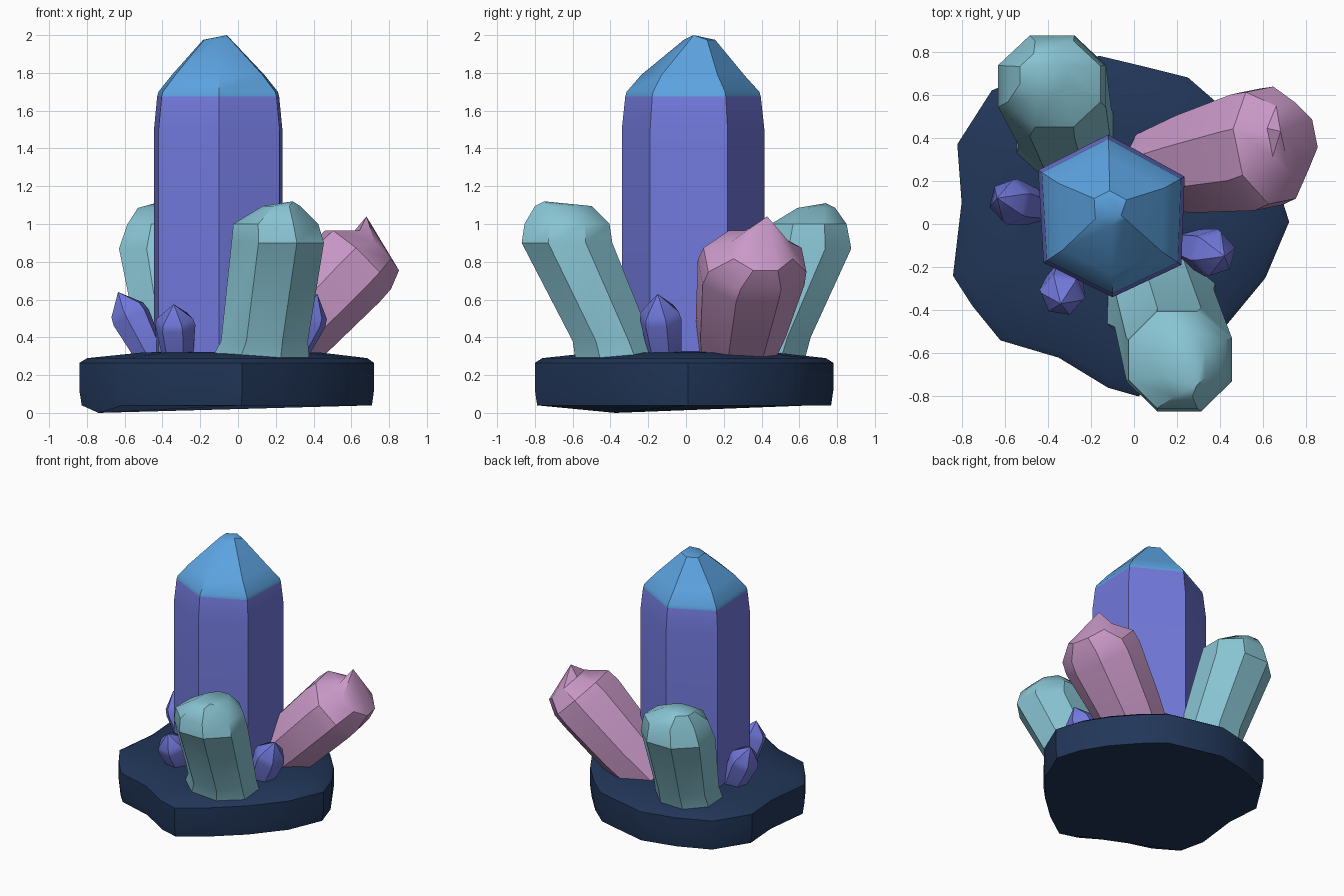
import bpy, bmesh, math
from mathutils import Vector

if "Cube" in bpy.data.objects:
    bpy.data.objects.remove(bpy.data.objects["Cube"])


def material(name, rgb):
    m = bpy.data.materials.new(name)
    lin = [((c / 255 + 0.055) / 1.055) ** 2.4 for c in rgb]
    m.diffuse_color = (*lin, 1)
    m.use_nodes = True
    m.node_tree.nodes["Principled BSDF"].inputs["Base Color"].default_value = m.diffuse_color
    return m


ROCK = material("dark navy rock", (33, 54, 88))
VIOLET = material("violet crystal", (114, 121, 220))
BLUE = material("blue crystal tip", (92, 163, 224))
TEAL = material("teal crystal", (136, 196, 210))
PINK = material("pink crystal", (202, 153, 200))


def loft(name, rings, mats, top=None, split=None, angle=35):
    """Skin a stack of closed rings; optional apex; faces above split use the 2nd material."""
    bm = bmesh.new()
    rows = [[bm.verts.new(p) for p in r] for r in rings]
    n = len(rows[0])
    for a, b in zip(rows, rows[1:]):
        for i in range(n):
            j = (i + 1) % n
            bm.faces.new((a[i], a[j], b[j], b[i]))
    bm.faces.new(rows[0][::-1])
    if top is None:
        bm.faces.new(rows[-1])
    else:
        t = bm.verts.new(top)
        for i in range(n):
            bm.faces.new((rows[-1][i], rows[-1][(i + 1) % n], t))
    bmesh.ops.recalc_face_normals(bm, faces=bm.faces)
    for f in bm.faces:
        if split and f.calc_center_median().z > split:
            f.material_index = 1
    me = bpy.data.meshes.new(name)
    bm.to_mesh(me)
    bm.free()
    for m in mats:
        me.materials.append(m)
    ob = bpy.data.objects.new(name, me)
    bpy.context.collection.objects.link(ob)
    bpy.ops.object.select_all(action='DESELECT')
    ob.select_set(True)
    bpy.context.view_layer.objects.active = ob
    bpy.ops.object.shade_smooth_by_angle(angle=math.radians(angle))
    return ob


def crystal(name, mat, axis, rings, top, sides=8):
    """Crystal from rings (centre, radius u, radius v) set square to an axis."""
    d = Vector(axis).normalized()
    v = Vector((0, 0, 1)).cross(d)
    v = v.normalized() if v.length > 0.01 else Vector((0, 1, 0))
    u = v.cross(d)
    k = 1 / math.cos(math.pi / sides)
    pts = []
    for c, ru, rv in rings:
        ang = [2 * math.pi * (i + 0.5) / sides for i in range(sides)]
        pts.append([Vector(c) + u * ru * k * math.cos(a) + v * rv * k * math.sin(a) for a in ang])
    return loft(name, pts, [mat], top)


# Rock base: irregular slab with a slightly domed top
outline = [(0.72, 0.01), (0.66, 0.2), (0.55, 0.38), (0.4, 0.55), (0.25, 0.68), (0.05, 0.73),
           (-0.16, 0.78), (-0.42, 0.72), (-0.66, 0.62), (-0.82, 0.37), (-0.8, 0.1), (-0.84, -0.24),
           (-0.75, -0.38), (-0.62, -0.54), (-0.35, -0.62), (-0.12, -0.76), (0.02, -0.8),
           (0.22, -0.66), (0.42, -0.48), (0.61, -0.25)]
base_rings = []
for s, z in ((0.985, 0.04), (1.0, 0.12), (1.0, 0.265), (0.95, 0.29), (0.6, 0.32)):
    base_rings.append([Vector((x * s, y * s, z)) for x, y in outline])
base_rings[0][12].z = 0.0          # low corner
loft("rock_base", base_rings, [ROCK], (-0.05, 0, 0.33))

# Main crystal: six-sided column with a blue pointed cap
hexagon = [(0.235, 0.22), (-0.12, 0.415), (-0.445, 0.25), (-0.42, -0.18), (-0.1, -0.34), (0.22, -0.19)]
cx, cy = -0.105, 0.03
stack = [(1.0, 0.25, 0, 0), (1.0, 0.8, 0, 0), (1.0, 1.5, 0, 0), (0.95, 1.675, 0, 0),
         (0.93, 1.7, 0, 0), (0.72, 1.79, 0, 0), (0.22, 1.975, -0.005, 0.04)]
loft("main_crystal", [[Vector((cx + (x - cx) * s + dx, cy + (y - cy) * s + dy, z)) for x, y in hexagon]
                      for s, z, dx, dy in stack],
     [VIOLET, BLUE], (-0.06, 0.04, 2.0), split=1.675)

# Two stout teal crystals
UP = (0, 0, 1)
crystal("front_teal_crystal", TEAL, UP, [
    ((0.11, -0.35, 0.25), 0.27, 0.23), ((0.14, -0.39, 0.38), 0.23, 0.21),
    ((0.21, -0.63, 0.9), 0.245, 0.24), ((0.2, -0.63, 1.0), 0.225, 0.225),
    ((0.23, -0.65, 1.095), 0.1, 0.15)], (0.29, -0.75, 1.12))
crystal("back_teal_crystal", TEAL, UP, [
    ((-0.32, 0.4, 0.25), 0.23, 0.22), ((-0.32, 0.45, 0.4), 0.215, 0.21),
    ((-0.38, 0.64, 0.87), 0.25, 0.235), ((-0.37, 0.65, 1.0), 0.215, 0.2),
    ((-0.42, 0.69, 1.085), 0.11, 0.1)], (-0.44, 0.74, 1.11))

# Pink crystal leaning strongly outwards
crystal("pink_crystal", PINK, (0.69, 0.14, 0.71), [
    ((0.1, 0.25, 0.26), 0.19, 0.18), ((0.3, 0.29, 0.46), 0.21, 0.23),
    ((0.57, 0.345, 0.745), 0.225, 0.275), ((0.635, 0.365, 0.81), 0.22, 0.265),
    ((0.735, 0.4, 0.86), 0.15, 0.16)], (0.68, 0.43, 1.04))

# Small violet shards around the column
for name, foot, tip, r in (("left_shard", (-0.46, 0.08, 0.3), (-0.635, 0.12, 0.64), 0.085),
                           ("front_shard", (-0.32, -0.25, 0.3), (-0.34, -0.37, 0.575), 0.085),
                           ("right_shard", (0.27, -0.11, 0.29), (0.42, -0.15, 0.63), 0.09)):
    a, b = Vector(foot), Vector(tip)
    crystal(name, VIOLET, b - a, [(a, r * 0.85, r * 0.85), (a.lerp(b, 0.6), r * 1.1, r * 1.1),
                                  (a.lerp(b, 0.72), r, r)], tip, sides=6)
